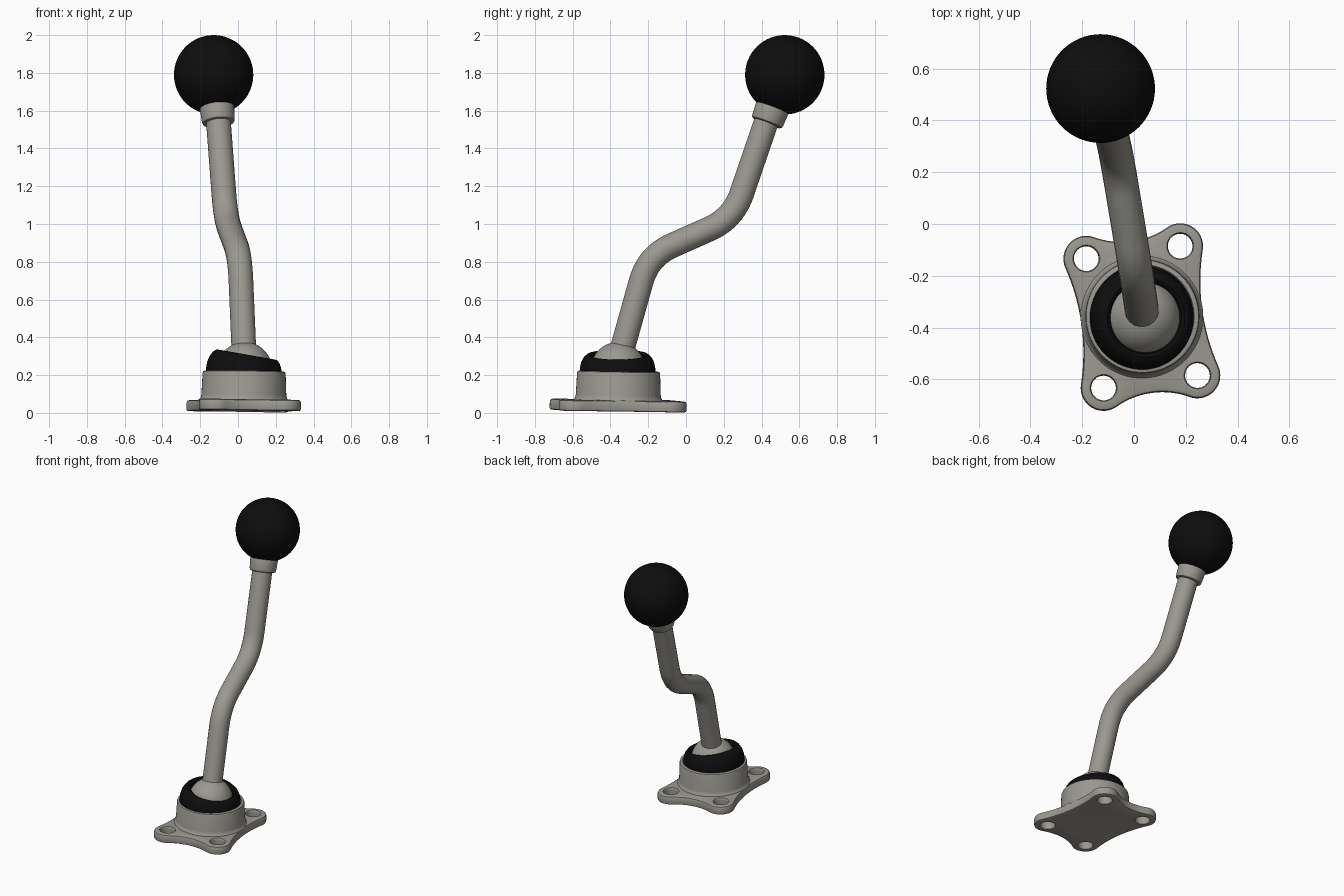
import bpy, bmesh, math
from mathutils import Vector, Matrix, Euler

if "Cube" in bpy.data.objects:
    bpy.data.objects.remove(bpy.data.objects["Cube"])


def material(name, rgb):
    m = bpy.data.materials.new(name)
    m.diffuse_color = (*rgb, 1)
    m.use_nodes = True
    m.node_tree.nodes["Principled BSDF"].inputs["Base Color"].default_value = m.diffuse_color
    return m


GREY = material("warm_grey_metal", (0.33, 0.315, 0.28))
BLACK = material("black_rubber", (0.004, 0.004, 0.004))


def finish(obj, mat, angle=35):
    obj.data.materials.clear()
    obj.data.materials.append(mat)
    bpy.ops.object.select_all(action='DESELECT')
    obj.select_set(True)
    bpy.context.view_layer.objects.active = obj
    bpy.ops.object.shade_smooth_by_angle(angle=math.radians(angle))
    return obj


def from_bmesh(name, bm, matrix, mat):
    bmesh.ops.recalc_face_normals(bm, faces=bm.faces)
    mesh = bpy.data.meshes.new(name)
    bm.to_mesh(mesh)
    bm.free()
    obj = bpy.data.objects.new(name, mesh)
    bpy.context.collection.objects.link(obj)
    obj.matrix_world = matrix
    return finish(obj, mat)


def bridge(bm, a, b):
    n = len(a)
    for i in range(n):
        bm.faces.new((a[i], a[(i + 1) % n], b[(i + 1) % n], b[i]))


def lathe(name, profile, matrix, mat, steps=64):
    """Revolve (radius, height) points around local z."""
    bm = bmesh.new()
    rings = [[bm.verts.new((r * math.cos(2 * math.pi * i / steps),
                            r * math.sin(2 * math.pi * i / steps), z))
              for i in range(steps)] for r, z in profile]
    for a, b in zip(rings, rings[1:]):
        bridge(bm, a, b)
    return from_bmesh(name, bm, matrix, mat)


def ball(name, centre, radius, mat):
    bm = bmesh.new()
    bmesh.ops.create_uvsphere(bm, u_segments=64, v_segments=32, radius=radius)
    return from_bmesh(name, bm, Matrix.Translation(centre), mat)


def arc(cx, cy, r, a0, a1, n):
    return [(cx + r * math.cos(a0 + (a1 - a0) * i / n),
             cy + r * math.sin(a0 + (a1 - a0) * i / n)) for i in range(n)]


# Mounting flange: four lobes around bolt holes, joined by concave sides
W, D, LOBE, HOLE = 0.183, 0.252, 0.088, 0.048
RX, RY = 0.81, 0.307                       # concave radii of long and short sides
HX = math.sqrt((LOBE + RX) ** 2 - D ** 2)  # distance of their centres
HY = math.sqrt((LOBE + RY) ** 2 - W ** 2)


def flange_outline(inset):
    side_x = arc(W + HX, 0, RX + inset, math.pi, math.atan2(D, -HX), 8)
    lobe = arc(W, D, LOBE - inset, math.atan2(-D, HX), math.atan2(HY, -W), 18)
    side_y = arc(0, D + HY, RY + inset, math.atan2(-HY, W), -math.pi / 2, 8)
    q = side_x + lobe + side_y + [(0, D + HY - RY - inset)]
    left = [(-x, y) for x, y in reversed(q)]
    half = q[:-1] + left[:-1]
    return half + [(-x, -y) for x, y in half]


def loop(bm, pts, z):
    return [bm.verts.new((x, y, z)) for x, y in pts]


base = Matrix.Translation((0.03, -0.36, 0.01)) @ Euler(
    (-0.014, 0.014, math.radians(7.6))).to_matrix().to_4x4()
bm = bmesh.new()
T = 0.058
layers = [(0.008, 0), (0.002, 0.003), (0, 0.009), (0, T - 0.014),
          (0.004, T - 0.004), (0.014, T)]
stacks = [[loop(bm, flange_outline(i), z) for i, z in layers]]
for sx in (-1, 1):
    for sy in (-1, 1):
        stacks.append([loop(bm, arc(sx * W, sy * D, HOLE + i * 0.3, 0, 2 * math.pi, 32), z)
                       for i, z in layers])
for stack in stacks:
    for a, b in zip(stack, stack[1:]):
        bridge(bm, a, b)
for level in (0, -1):
    edges = []
    for stack in stacks:
        ring = stack[level]
        edges += [bm.edges.get((ring[i], ring[i - 1])) for i in range(len(ring))]
    bmesh.ops.triangle_fill(bm, edges=edges, use_beauty=True)
from_bmesh("mounting_flange", bm, base, GREY)

# Hub cup with a filleted foot
lathe("hub", [(0.237, 0.05), (0.236, 0.06), (0.229, 0.068), (0.225, 0.085),
              (0.22, 0.2), (0.217, 0.208), (0.21, 0.211), (0.2, 0.211),
              (0.19, 0.16), (0.02, 0.14)], base, GREY)

# Rubber seal, leaning to one side, around the pivot ball
seal = Matrix.Translation((0.03, -0.362, 0.215)) @ Matrix.Rotation(math.radians(10), 4, 'Y')
lathe("rubber_seal", [(0.19, -0.05), (0.2, -0.02), (0.2, 0.02), (0.194, 0.05),
                      (0.18, 0.078), (0.164, 0.093), (0.152, 0.095),
                      (0.14, 0.086), (0.13, 0.05), (0.12, 0)], seal, BLACK)
ball("pivot_ball", (0.035, -0.36, 0.23), 0.145, GREY)

# Bent lever rod with rounded bends
corners = [Vector(p) for p in ((0.035, -0.365, 0.24), (0.01, -0.2, 0.83),
                               (-0.065, 0.25, 1.03), (-0.108, 0.445, 1.6))]
path = [corners[0]]
for prev, c, nxt in zip(corners, corners[1:], corners[2:]):
    a = c + (prev - c).normalized() * 0.14
    b = c + (nxt - c).normalized() * 0.14
    for i in range(13):
        t = i / 12
        path.append(a * (1 - t) ** 2 + c * 2 * t * (1 - t) + b * t * t)
path.append(corners[-1])
curve = bpy.data.curves.new("lever_rod", 'CURVE')
curve.dimensions = '3D'
curve.bevel_depth = 0.066
curve.bevel_resolution = 8
curve.use_fill_caps = True
spline = curve.splines.new('POLY')
spline.points.add(len(path) - 1)
for p, co in zip(spline.points, path):
    p.co = (*co, 1)
rod = bpy.data.objects.new("lever_rod", curve)
bpy.context.collection.objects.link(rod)
bpy.context.view_layer.objects.active = rod
rod.select_set(True)
bpy.ops.object.convert(target='MESH')
finish(bpy.context.view_layer.objects.active, GREY)

# Collar under the knob, in line with the knob centre
foot, knob = Vector((-0.103, 0.427, 1.534)), Vector((-0.129, 0.523, 1.79))
tilt = (knob - foot).to_track_quat('Z', 'Y').to_matrix().to_4x4()
lathe("knob_collar", [(0.05, 0), (0.076, 0), (0.083, 0.004), (0.087, 0.014),
                      (0.092, 0.1), (0.09, 0.107), (0.083, 0.11), (0.04, 0.11)],
      Matrix.Translation(foot) @ tilt, GREY)

# Round knob
ball("knob", knob, 0.21, BLACK)
